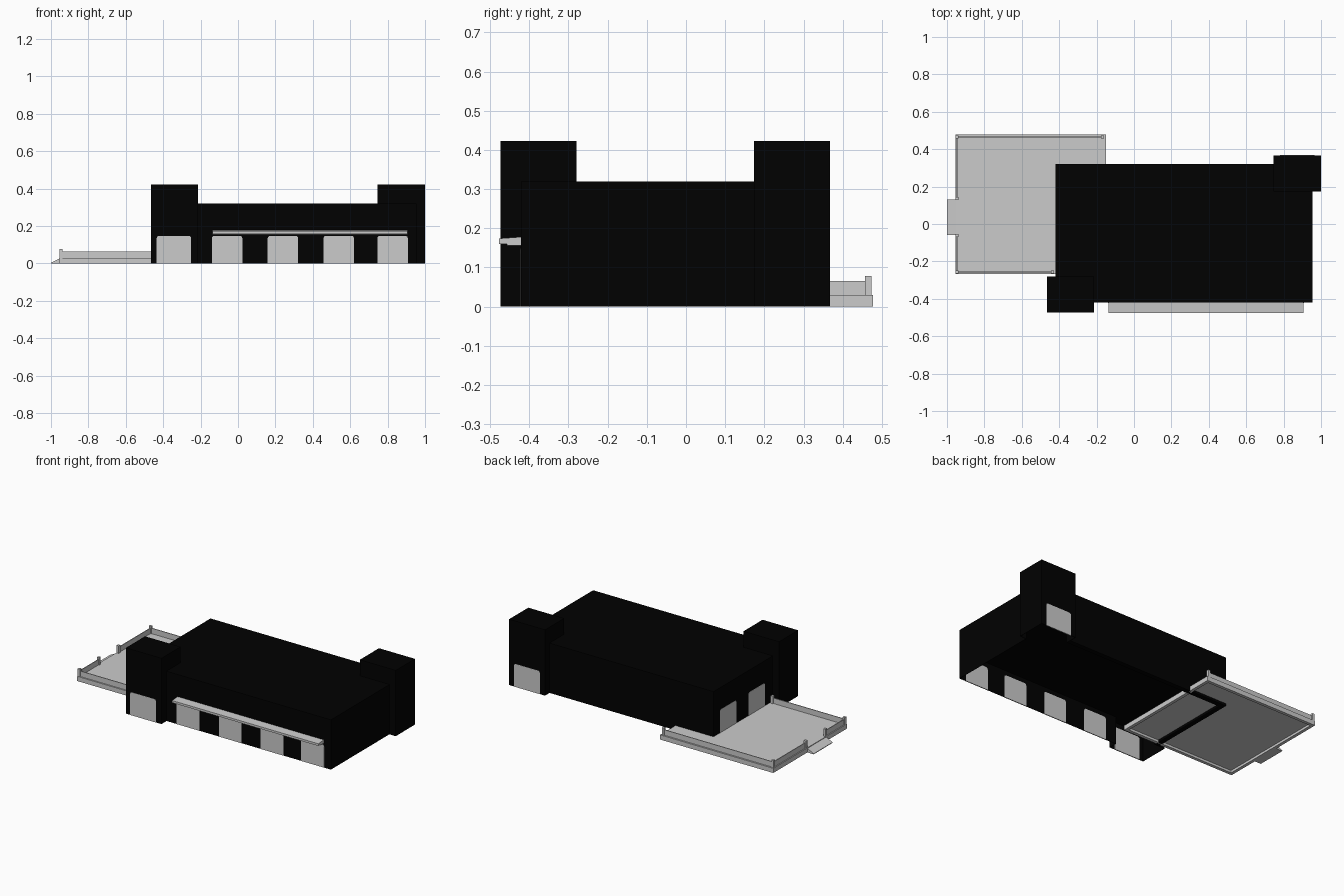
import bpy
import bmesh
from mathutils import Vector

cube = bpy.data.objects.get("Cube")
if cube:
    bpy.data.objects.remove(cube, do_unlink=True)


def material(name, value):
    m = bpy.data.materials.new(name)
    m.use_nodes = True
    colour = (value, value, value, 1)
    m.diffuse_color = colour
    m.node_tree.nodes["Principled BSDF"].inputs["Base Color"].default_value = colour
    return m


black = material("black_wall", 0.0003)
grey = material("light_grey", 0.6)


def prism(name, points, axis, start, end, mat):
    """Extrude a flat outline along the x, y or z axis."""
    def place(p, d):
        co = list(p)
        co.insert(axis, d)
        return Vector(co)
    bm = bmesh.new()
    face = bm.faces.new([bm.verts.new(place(p, start)) for p in points])
    new = bmesh.ops.extrude_face_region(bm, geom=[face])["geom"]
    shift = place((0, 0), end - start)
    bmesh.ops.translate(bm, vec=shift, verts=[v for v in new if isinstance(v, bmesh.types.BMVert)])
    bmesh.ops.recalc_face_normals(bm, faces=bm.faces)
    mesh = bpy.data.meshes.new(name)
    bm.to_mesh(mesh)
    bm.free()
    mesh.materials.append(mat)
    obj = bpy.data.objects.new(name, mesh)
    bpy.context.collection.objects.link(obj)
    return obj


def box(name, x, y, z, mat):
    outline = [(x[0], y[0]), (x[1], y[0]), (x[1], y[1]), (x[0], y[1])]
    return prism(name, outline, 2, z[0], z[1], mat)


def boolean(target, cutter, operation):
    mod = target.modifiers.new(operation.lower(), "BOOLEAN")
    mod.operation = operation
    mod.solver = "EXACT"
    mod.object = cutter
    cutter.hide_render = True
    bpy.context.view_layer.objects.active = target
    bpy.ops.object.modifier_apply(modifier=mod.name)
    bpy.data.objects.remove(cutter, do_unlink=True)


# Building shell: a hall with two corner towers, hollow and open underneath
THIN, THICK = 0.003, 0.03
HALL_Y, FRONT_Y, BACK_Y = -0.421, -0.473, 0.367
# x range, y range, height, wall thickness on the -x, +x, -y and +y sides
blocks = [((-0.42, 0.955), (HALL_Y, 0.321), 0.32, (THICK, THIN, THIN, THICK)),
          ((-0.465, -0.213), (FRONT_Y, -0.28), 0.423, (THIN, THIN, THIN, THIN)),
          ((0.745, 1.0), (0.173, BACK_Y), 0.423, (THIN, THIN, THIN, THIN))]
shell = None
for bx, by, top, wall in blocks:
    part = box("building_shell", bx, by, (0, top), black)
    if shell is None:
        shell = part
    else:
        boolean(shell, part, "UNION")
for bx, by, top, wall in blocks:
    inner = box("cavity", (bx[0] + wall[0], bx[1] - wall[1]),
                (by[0] + wall[2], by[1] - wall[3]), (-0.1, 0.178), black)
    boolean(shell, inner, "DIFFERENCE")


# Doors with clipped upper corners, flush with both faces of the wall
def door(name, a, b, axis, start, end, base=0.0):
    h, r = base + 0.148, 0.012
    c = r * 0.3
    outline = [(a, base), (b, base), (b, h - r), (b - c, h - c), (b - r, h),
               (a + r, h), (a + c, h - c), (a, h - r)]
    prism(name, outline, axis, start - 0.001, end + 0.001, grey)


for i, x in enumerate((-0.14, 0.159, 0.457, 0.745)):
    door(f"front_door_{i + 1}", x, x + 0.163, 1, HALL_Y, HALL_Y + THIN)
door("front_tower_door", -0.435, -0.25, 1, FRONT_Y, FRONT_Y + THIN)
door("back_tower_door", 0.78, 0.965, 1, BACK_Y - THIN, BACK_Y)
DECK = 0.03
for i, y in enumerate((-0.2, 0.09)):
    door(f"terrace_door_{i + 1}", y, y + 0.167, 0, -0.42, -0.42 + THICK, DECK)

# Awning over the front doors
awning = [(-0.477, 0.16), (-0.477, 0.174), (HALL_Y, 0.178),
          (HALL_Y, 0.156), (-0.457, 0.156), (-0.457, 0.16)]
prism("front_awning", awning, 0, -0.135, 0.905, grey)

# Terrace slab with a rim hanging below its edge
X0, X1, Y0, Y1 = -0.955, -0.15, -0.268, 0.478
terrace = box("terrace", (X0, X1), (Y0, Y1), (0, DECK), grey)
RIM = 0.02
boolean(terrace, box("recess", (X0 + RIM, X1 - RIM), (Y0 + RIM, Y1 - RIM),
                     (-0.1, 0.015), grey), "DIFFERENCE")

# Railing runs, each ending in two posts
W, E, S, N = -0.946, -0.168, -0.257, 0.465
runs = [((W, N), (E, N)), ((W, N), (W, 0.137)),
        ((W, -0.062), (W, S)), ((W, S), (-0.435, S))]
posts = set()
for i, (p, q) in enumerate(runs):
    xs, ys = sorted((p[0], q[0])), sorted((p[1], q[1]))
    t = 0.0025
    box(f"railing_{i + 1}", (xs[0] - t, xs[1] + t), (ys[0] - t, ys[1] + t),
        (DECK, 0.065), grey)
    posts.update((p, q))
for i, (x, y) in enumerate(sorted(posts)):
    t = 0.008
    box(f"railing_post_{i + 1}", (x - t, x + t), (y - t, y + t), (DECK, 0.078), grey)

# Entry ramp at the railing gap
ramp = [(-1.0, 0), (-1.0, 0.004), (X0, 0.026), (X0, 0)]
prism("entry_ramp", ramp, 1, -0.06, 0.132, grey)
